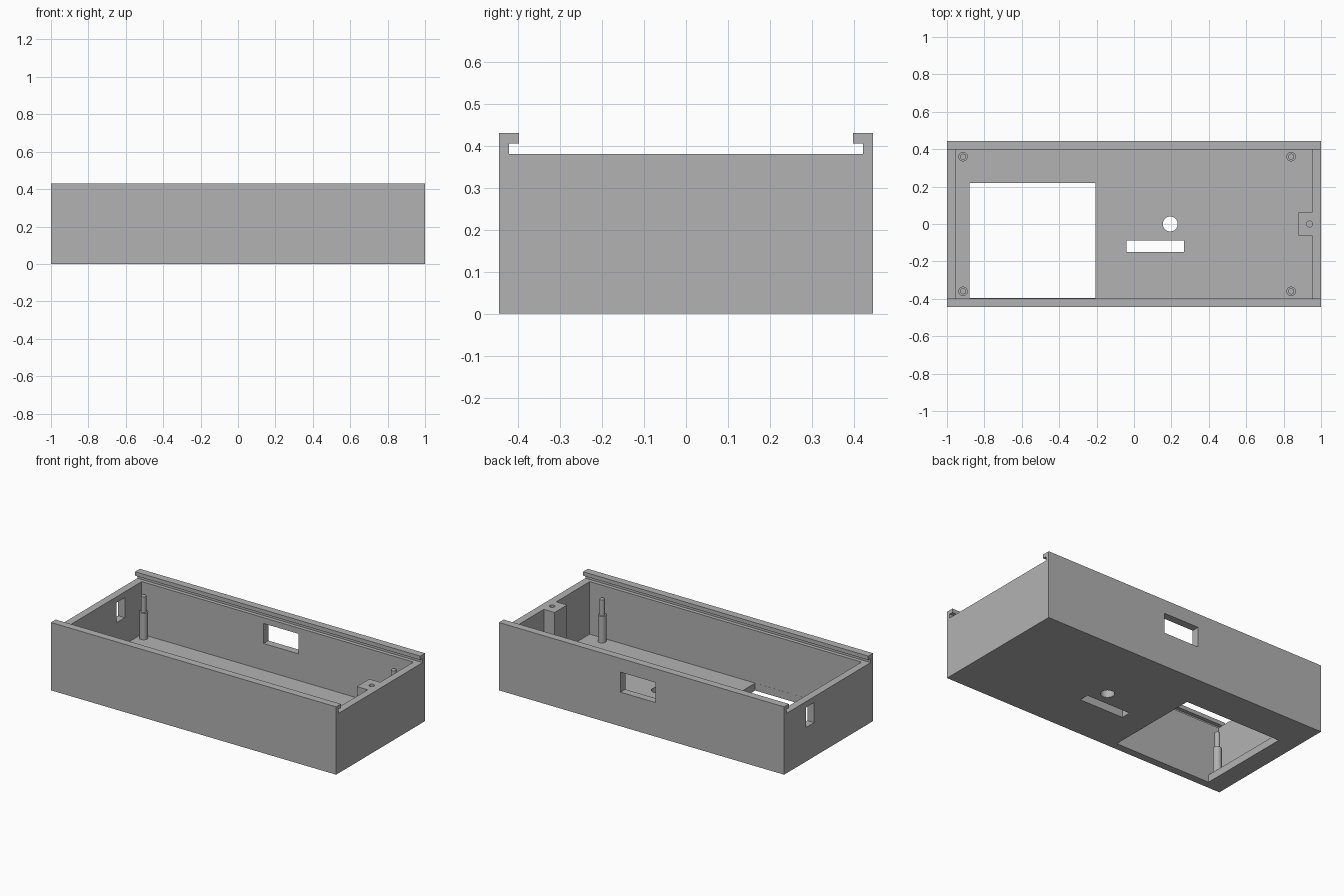
import bpy, bmesh, math
from mathutils import Matrix, Vector

default = bpy.data.objects.get("Cube")
if default:
    bpy.data.objects.remove(default, do_unlink=True)

# Main dimensions
HALF_X, HALF_Y = 1.0, 0.445
IN_X, IN_Y = 0.953, 0.397
FLOOR, RIM, TOP = 0.047, 0.38, 0.43
BLOCK_X, BLOCK_Y = 0.877, 0.0625

grey = bpy.data.materials.new("plain grey")
grey.use_nodes = True
colour = (0.448, 0.448, 0.448, 1)
grey.diffuse_color = colour
grey.node_tree.nodes["Principled BSDF"].inputs["Base Color"].default_value = colour


def make_object(name, bm):
    bmesh.ops.recalc_face_normals(bm, faces=bm.faces)
    mesh = bpy.data.meshes.new(name)
    bm.to_mesh(mesh)
    bm.free()
    mesh.materials.append(grey)
    obj = bpy.data.objects.new(name, mesh)
    bpy.context.collection.objects.link(obj)
    return obj


def prism(name, points, direction):
    """Extrude a closed outline of 3D points along a direction."""
    bm = bmesh.new()
    face = bm.faces.new([bm.verts.new(p) for p in points])
    result = bmesh.ops.extrude_face_region(bm, geom=[face])
    moved = [v for v in result["geom"] if isinstance(v, bmesh.types.BMVert)]
    bmesh.ops.translate(bm, verts=moved, vec=Vector(direction))
    return make_object(name, bm)


def box(name, x, y, z):
    outline = [(x[0], y[0], z[0]), (x[1], y[0], z[0]), (x[1], y[1], z[0]), (x[0], y[1], z[0])]
    return prism(name, outline, (0, 0, z[1] - z[0]))


def add_cylinder(bm, x, y, radius, z0, z1):
    bmesh.ops.create_cone(bm, cap_ends=True, segments=32, radius1=radius, radius2=radius,
                          depth=z1 - z0, matrix=Matrix.Translation((x, y, (z0 + z1) / 2)))


def cylinder(name, *args):
    bm = bmesh.new()
    add_cylinder(bm, *args)
    return make_object(name, bm)


def cut(obj, cutter):
    cutter.hide_render = True
    mod = obj.modifiers.new("cut", 'BOOLEAN')
    mod.operation, mod.solver, mod.object = 'DIFFERENCE', 'EXACT', cutter
    graph = bpy.context.evaluated_depsgraph_get()
    mesh = bpy.data.meshes.new_from_object(obj.evaluated_get(graph))
    obj.modifiers.clear()
    obj.data = mesh
    bpy.data.objects.remove(cutter, do_unlink=True)


def smooth(obj):
    bpy.ops.object.select_all(action='DESELECT')
    obj.select_set(True)
    bpy.context.view_layer.objects.active = obj
    bpy.ops.object.shade_smooth_by_angle(angle=math.radians(30))


# Case body: cross-section with hooked lid rails, extruded along its length
half = [(HALF_Y, 0), (HALF_Y, TOP), (IN_Y, TOP), (IN_Y, 0.405), (0.421, 0.405), (0.421, RIM)]
section = half + [(-y, z) for y, z in reversed(half)]
case = prism("case_body", [(-HALF_X, y, z) for y, z in section], (2 * HALF_X, 0, 0))

# Cavity, notched to leave the screw block on one end wall
cavity = [(-IN_X, -IN_Y), (IN_X, -IN_Y), (IN_X, -BLOCK_Y), (BLOCK_X, -BLOCK_Y),
          (BLOCK_X, BLOCK_Y), (IN_X, BLOCK_Y), (IN_X, IN_Y), (-IN_X, IN_Y)]
cut(case, prism("cavity_cutter", [(x, y, FLOOR) for x, y in cavity], (0, 0, 0.345)))

# Floor openings, wall windows and screw hole
through = (-0.1, 0.1)
window_z = (0.216, 0.343)
cut(case, box("screen_cutter", (-0.88, -0.207), (-0.3965, 0.218), through))
cut(case, box("slot_cutter", (-0.04, 0.268), (-0.15, -0.088), through))
cut(case, cylinder("round_hole_cutter", 0.194, 0, 0.04, *through))
cut(case, box("back_window_cutter", (-0.098, 0.148), (0.35, 0.5), window_z))
cut(case, box("end_window_cutter", (-1.1, -0.92), (0.146, 0.227), window_z))
cut(case, cylinder("screw_hole_cutter", 0.938, 0, 0.016, 0.2, 0.395))
smooth(case)

# Stepped mounting posts in the corners
for side, y in (("front", -0.36), ("back", 0.36)):
    for end, x in (("right", -0.914), ("left", 0.84)):
        bm = bmesh.new()
        add_cylinder(bm, x, y, 0.025, FLOOR - 0.01, 0.215)
        add_cylinder(bm, x, y, 0.016, 0.205, 0.315)
        smooth(make_object(f"{side}_{end}_post", bm))
